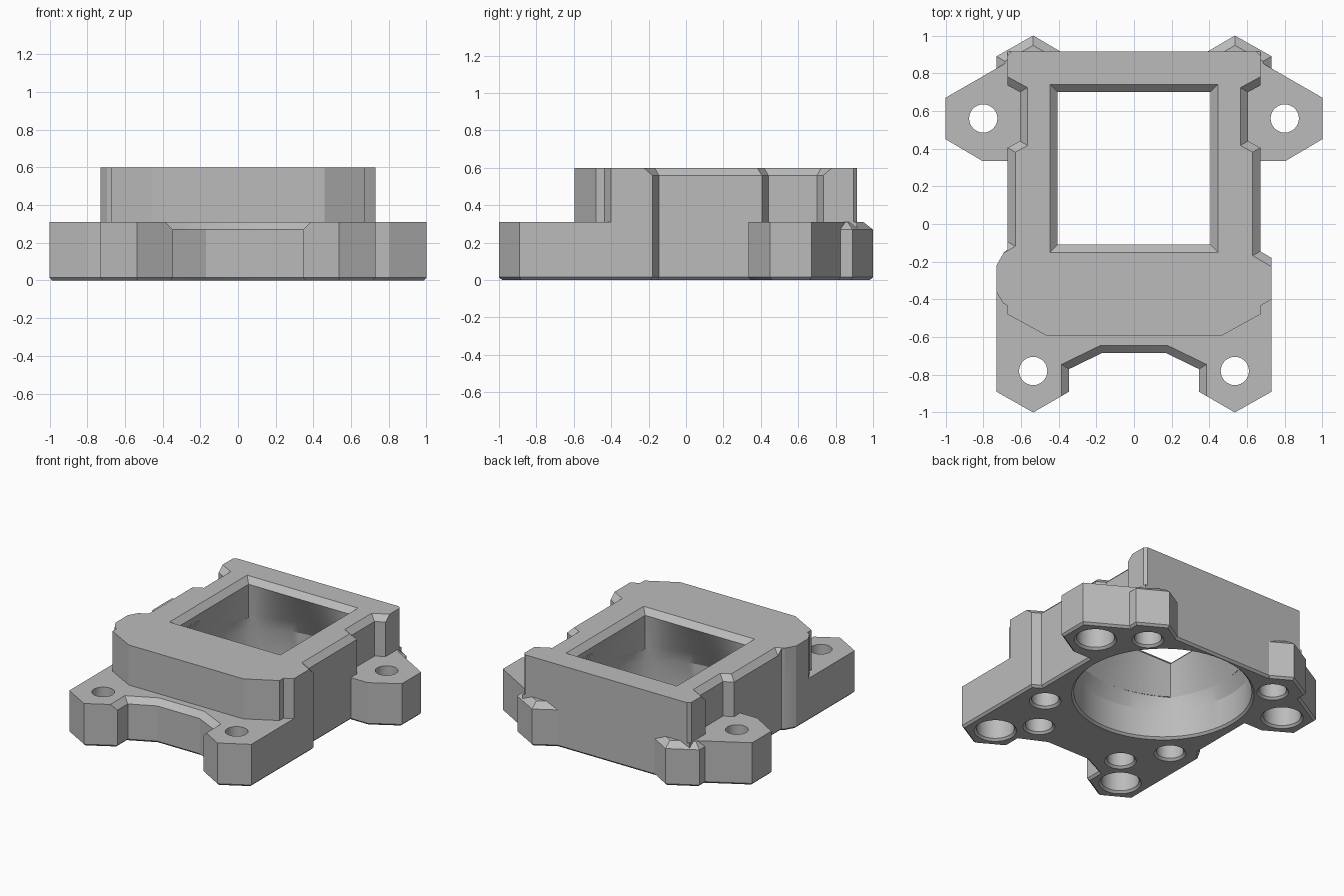
import bpy, bmesh, math
from mathutils import Vector

if "Cube" in bpy.data.objects:
    bpy.data.objects.remove(bpy.data.objects["Cube"])

grey = bpy.data.materials.new("matte grey")
grey.use_nodes = True
grey.diffuse_color = (0.5, 0.5, 0.5, 1)
grey.node_tree.nodes["Principled BSDF"].inputs["Base Color"].default_value = (0.5, 0.5, 0.5, 1)


def offset(pts, d):
    """Move each side of an outline outward by d, with mitred corners."""
    pts = [Vector(p) for p in pts]
    area = sum(a.x * b.y - b.x * a.y for a, b in zip(pts, pts[1:] + pts[:1]))
    if area < 0:
        pts.reverse()
    out = []
    for i, p in enumerate(pts):
        a = (p - pts[i - 1]).normalized()
        b = (pts[(i + 1) % len(pts)] - p).normalized()
        n, m = Vector((a.y, -a.x)), Vector((b.y, -b.x))
        out.append(p + (n + m) * d / (1 + n.dot(m)))
    return out


def loft(name, rings):
    """Closed solid through a stack of (outline, height) rings."""
    bm = bmesh.new()
    loops = [[bm.verts.new((p[0], p[1], z)) for p in pts] for pts, z in rings]
    for low, high in zip(loops, loops[1:]):
        for i in range(len(low)):
            bm.faces.new((low[i - 1], low[i], high[i], high[i - 1]))
    bm.faces.new(loops[0][::-1])
    bm.faces.new(loops[-1])
    bmesh.ops.recalc_face_normals(bm, faces=bm.faces)
    mesh = bpy.data.meshes.new(name)
    bm.to_mesh(mesh)
    bm.free()
    mesh.materials.append(grey)
    obj = bpy.data.objects.new(name, mesh)
    bpy.context.collection.objects.link(obj)
    return obj


def prism(name, pts, profile):
    return loft(name, [(offset(pts, d), z) for z, d in profile])


def mirror(pts):
    return [(-x, y) for x, y in reversed(pts)]


def circle(cx, cy, r, n=32, square=False):
    pts = []
    for i in range(n):
        c, s = math.cos(math.tau * i / n), math.sin(math.tau * i / n)
        k = r / max(abs(c), abs(s)) if square else r
        pts.append((cx + k * c, cy + k * s))
    return pts


def cut(obj, cutters):
    bpy.context.view_layer.objects.active = obj
    for c in cutters:
        mod = obj.modifiers.new("cut", "BOOLEAN")
        mod.operation, mod.solver, mod.object = "DIFFERENCE", "EXACT", c
        bpy.ops.object.modifier_apply(modifier=mod.name)


# Corners where the wide front steps in to the narrow side walls
step_l = [(0.73, -0.18), (0.67, -0.145)]
step_r = [(0.73, -0.22), (0.69, -0.15), (0.67, -0.135)]


# Base plate with front feet and side ears
def base_half(step):
    return ([(0.17, -0.685), (0.345, -0.77), (0.345, -0.89), (0.535, -1), (0.73, -0.89)]
            + step + [(0.67, 0.335), (0.805, 0.335), (1, 0.45), (1, 0.67),
                      (0.67, 0.86), (0.67, 0.915)])


bottom_edge = [(0, -0.015), (0.015, 0)]
base = prism("base_plate", base_half(step_l) + mirror(base_half(step_r)),
             bottom_edge + [(0.31, 0)])

# Raised housing
notch = [(0.67, 0.405), (0.605, 0.44), (0.605, 0.7), (0.67, 0.735)]


def housing_half(front, step):
    return ([(0.46, -0.595), (0.67, -0.48), (0.67, -0.435)] + front + step + notch
            + [(0.67, 0.895), (0.65, 0.915)])


left_half = housing_half([(0.73, -0.4)], step_l)
right_half = housing_half([(0.695, -0.42), (0.73, -0.36)], step_r)
housing = prism("housing", left_half + mirror(right_half), [(0.31, 0), (0.6, 0)])

# Back feet with bevelled tops
foot = [(0.39, 0.915), (0.535, 1), (0.73, 0.89), (0.73, 0.78), (0.6, 0.7), (0.39, 0.8)]
feet = [prism(f"back_foot_{side}", pts, bottom_edge + [(0.27, 0), (0.31, -0.045)])
        for side, pts in (("left", foot), ("right", mirror(foot)))]

# Cutters: bevels along the front recess and the side walls
recess = [(0.345, -1.2), (0.345, -0.77), (0.17, -0.685)]
front_bevel = prism("front_bevel_cutter", recess + mirror(recess), [(0.25, -0.02), (0.33, 0.06)])
flare = [(0.54, -0.02), (0.62, 0.06)]
side_l = [(0.9, -0.28), (0.67, -0.145)] + notch + [(0.9, 0.87)]
side_r = [(0.9, -0.23), (0.67, -0.095)] + notch + [(0.9, 0.87)]
side_bevels = [prism("side_bevel_cutter", p, flare) for p in (side_l, mirror(side_r))]

# Cutter: round well below that narrows to the square window
N, CY = 64, 0.295
well = loft("well_cutter", [
    (circle(0, CY, 0.61, N), -0.01), (circle(0, CY, 0.585, N), 0.015),
    (circle(0, CY, 0.585, N), 0.22),
    (circle(0, CY, 0.405, N, True), 0.56), (circle(0, CY, 0.465, N, True), 0.62)])

# Cutters: stepped screw holes and blind magnet holes
holes = []
for s in (1, -1):
    for x, y in ((0.8, 0.56), (0.535, -0.78)):
        holes.append(loft("screw_hole_cutter", [
            (circle(s * x, y, r), z) for r, z in
            ((0.15, -0.01), (0.125, 0.015), (0.125, 0.16), (0.075, 0.161), (0.075, 0.4))]))
    for x, y in ((0.535, 0.78), (0.535, -0.27), (0.35, -0.555)):
        holes.append(loft("blind_hole_cutter", [
            (circle(s * x, y, r), z) for r, z in
            ((0.115, -0.01), (0.09, 0.015), (0.09, 0.2))]))

cut(base, [front_bevel, well] + holes)
cut(housing, side_bevels + [well])
for f in feet:
    cut(f, holes)

for c in [front_bevel, well] + side_bevels + holes:
    bpy.data.objects.remove(c)

# Smooth the round walls, keep the edges crisp
bpy.ops.object.select_all(action="DESELECT")
for obj in [base, housing] + feet:
    obj.select_set(True)
bpy.context.view_layer.objects.active = base
bpy.ops.object.shade_smooth_by_angle(angle=math.radians(25))
